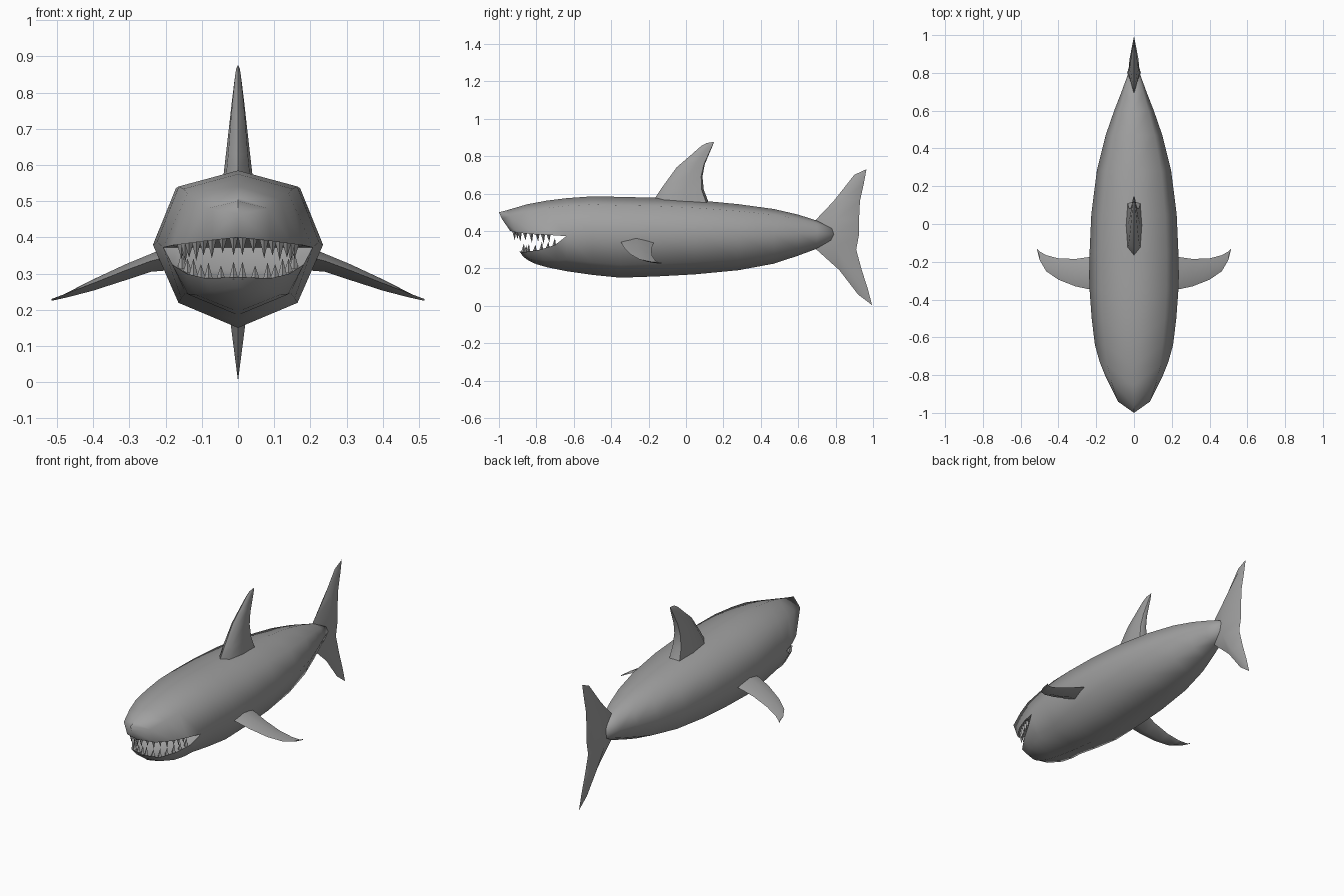
import bpy, bmesh, math
from mathutils import Vector

if "Cube" in bpy.data.objects:
    bpy.data.objects.remove(bpy.data.objects["Cube"])

grey = bpy.data.materials.new("shark grey")
grey.diffuse_color = (0.35, 0.35, 0.35, 1)
grey.use_nodes = True
grey.node_tree.nodes["Principled BSDF"].inputs["Base Color"].default_value = grey.diffuse_color


def finish(name, bm, angle=50):
    """Weld, mirror across x and shade smooth."""
    bmesh.ops.remove_doubles(bm, verts=bm.verts, dist=0.0005)
    bmesh.ops.dissolve_degenerate(bm, edges=bm.edges, dist=0.0001)
    mesh = bpy.data.meshes.new(name)
    bmesh.ops.recalc_face_normals(bm, faces=bm.faces)
    bm.to_mesh(mesh)
    bm.free()
    mesh.materials.append(grey)
    ob = bpy.data.objects.new(name, mesh)
    bpy.context.collection.objects.link(ob)
    bpy.ops.object.select_all(action='DESELECT')
    ob.select_set(True)
    bpy.context.view_layer.objects.active = ob
    mod = ob.modifiers.new("mirror", 'MIRROR')
    mod.merge_threshold = 0.0005
    bpy.ops.object.modifier_apply(modifier=mod.name)
    bpy.ops.object.shade_smooth_by_angle(angle=math.radians(angle))
    return ob


def sheet(bm, rows, closed=False):
    """Skin a grid of points; rows have equal length."""
    grid = [[bm.verts.new(p) for p in row] for row in rows]
    n = len(grid[0])
    for a, b in zip(grid, grid[1:]):
        for i in range(n if closed else n - 1):
            j = (i + 1) % n
            bm.faces.new((a[i], a[j], b[j], b[i]))


def section(y, top, bottom, w, mid=0.53):
    """Right half of the eight-sided body section."""
    h = top - bottom
    return [(0, y, top), (0.73 * w, y, bottom + 0.895 * h),
            (w, y, bottom + mid * h), (0.7 * w, y, bottom + 0.16 * h), (0, y, bottom)]


# Body with the head split into upper and lower jaw
neck = section(-0.64, 0.575, 0.185, 0.207, 0.48)
body = [neck] + [section(*r) for r in (
    (-0.5, 0.585, 0.165, 0.224), (-0.35, 0.582, 0.15, 0.235), (-0.15, 0.577, 0.157, 0.235),
    (0.05, 0.565, 0.168, 0.226), (0.28, 0.543, 0.19, 0.197), (0.47, 0.517, 0.225, 0.15),
    (0.6, 0.487, 0.268, 0.105), (0.7, 0.455, 0.305, 0.066))]
body.append([(0, 0.88, 0.38)] * 5)
upper = [
    [(0, -1, 0.5), (0, -0.985, 0.465), (0, -0.94, 0.4)],
    [(0, -0.96, 0.51), (0.085, -0.94, 0.48), (0.09, -0.9, 0.39)],
    [(0, -0.85, 0.542), (0.118, -0.84, 0.505), (0.15, -0.81, 0.382)],
    [(0, -0.75, 0.561), (0.14, -0.75, 0.522), (0.182, -0.73, 0.378)],
    neck[:3]]
lower = [
    [(0, -0.89, 0.29), (0, -0.87, 0.262), (0, -0.84, 0.24)],
    [(0.09, -0.86, 0.287), (0.075, -0.835, 0.252), (0, -0.8, 0.222)],
    [(0.143, -0.78, 0.3), (0.118, -0.76, 0.242), (0, -0.74, 0.205)],
    [(0.182, -0.7, 0.325), (0.137, -0.69, 0.242), (0, -0.69, 0.195)],
    neck[2:]]
upper_lip = [r[2] for r in upper]
lower_lip = [r[0] for r in lower]


def lining(lip, rise):
    """Inner mouth surface, arched away from the lip."""
    rows = []
    for k, (x, y, z) in enumerate(lip):
        d = 0 if k in (0, len(lip) - 1) else rise
        rows.append([(x, y, z), (0.8 * x, y + 0.015 * (d != 0), z + d), (0, y, z + d)])
    return rows


bm = bmesh.new()
sheet(bm, body)
sheet(bm, upper)
sheet(bm, lower)
sheet(bm, lining(upper_lip, 0.02))
sheet(bm, lining(lower_lip, -0.015))
finish("body", bm, 60)

# Tail fin: leading edge, ridge (y, z, half thickness), trailing edge
bm = bmesh.new()
tail = [
    ((0.995, 0.003), (0.995, 0.003, 0), (0.995, 0.003)),
    ((0.92, 0.06), (0.945, 0.08, 0.01), (0.972, 0.09)),
    ((0.82, 0.19), (0.87, 0.19, 0.024), (0.94, 0.19)),
    ((0.69, 0.307), (0.8, 0.31, 0.03), (0.91, 0.3)),
    ((0.69, 0.38), (0.8, 0.38, 0.036), (0.925, 0.38)),
    ((0.69, 0.455), (0.8, 0.46, 0.03), (0.925, 0.46)),
    ((0.79, 0.56), (0.84, 0.57, 0.022), (0.93, 0.56)),
    ((0.9, 0.7), (0.92, 0.68, 0.01), (0.95, 0.65)),
    ((0.965, 0.73), (0.965, 0.73, 0), (0.965, 0.73))]
sheet(bm, [[(0, *a), (m[2], m[0], m[1]), (0, *b)] for a, m, b in tail])
finish("tail_fin", bm)

# Dorsal fin: lead y, lead z, trail y, trail z, half thickness
bm = bmesh.new()
rows = []
for ly, lz, ty, tz, t in ((-0.17, 0.55, 0.13, 0.53, 0.043), (-0.165, 0.577, 0.12, 0.555, 0.041),
                          (-0.13, 0.63, 0.095, 0.62, 0.034), (-0.05, 0.74, 0.088, 0.69, 0.024),
                          (0.02, 0.8, 0.1, 0.755, 0.017), (0.08, 0.853, 0.125, 0.815, 0.01),
                          (0.11, 0.87, 0.14, 0.85, 0.006), (0.15, 0.876, 0.15, 0.876, 0)):
    at = lambda f: (ly + f * (ty - ly), lz + f * (tz - lz))
    rows.append([(0, *at(0)), (0.8 * t, *at(0.15)), (t, *at(0.55)), (0.8 * t, *at(0.95)), (0, *at(1))])
sheet(bm, rows)
finish("dorsal_fin", bm)

# Pectoral fins: x, lead y, trail y, top z, bottom z
bm = bmesh.new()
rows = []
for x, a, b, zt, zb in ((0.18, -0.35, -0.17, 0.38, 0.31), (0.24, -0.345, -0.175, 0.355, 0.305),
                        (0.31, -0.33, -0.185, 0.326, 0.282), (0.4, -0.295, -0.182, 0.284, 0.253),
                        (0.465, -0.25, -0.165, 0.251, 0.236), (0.5, -0.19, -0.145, 0.233, 0.228),
                        (0.515, -0.13, -0.13, 0.225, 0.225)):
    m, zm = a + 0.45 * (b - a), (zt + zb) / 2
    rows.append([(x, a, zm + 0.005), (x, m, zt), (x, b, zm), (x, m, zb)])
sheet(bm, rows, closed=True)
finish("pectoral_fins", bm)


# Teeth: four-sided spikes along each lip
def along(path, t):
    k = min(int(t), len(path) - 2)
    return Vector(path[k]).lerp(Vector(path[k + 1]), t - k)


def teeth(name, lip, count, direction, length):
    bm = bmesh.new()
    for i in range(count):
        p = along(lip, 0.15 + 2.6 * i / (count - 1))
        p = Vector((p.x * 0.9, p.y + 0.015, p.z - direction * 0.006))
        size = length * (1.0 if i % 2 == 0 else 0.8)
        ring = [bm.verts.new(p + Vector((sx * 0.013, sy * 0.012, 0)))
                for sx, sy in ((1, 0), (0, 1), (-1, 0), (0, -1))]
        tip = bm.verts.new(p + Vector((0, 0.004, direction * size)))
        for j in range(4):
            bm.faces.new((ring[j], ring[(j + 1) % 4], tip))
        bm.faces.new(ring[::-1])
    finish(name, bm, 20)


teeth("upper_teeth", upper_lip, 8, -1, 0.055)
teeth("lower_teeth", lower_lip, 7, 1, 0.05)
